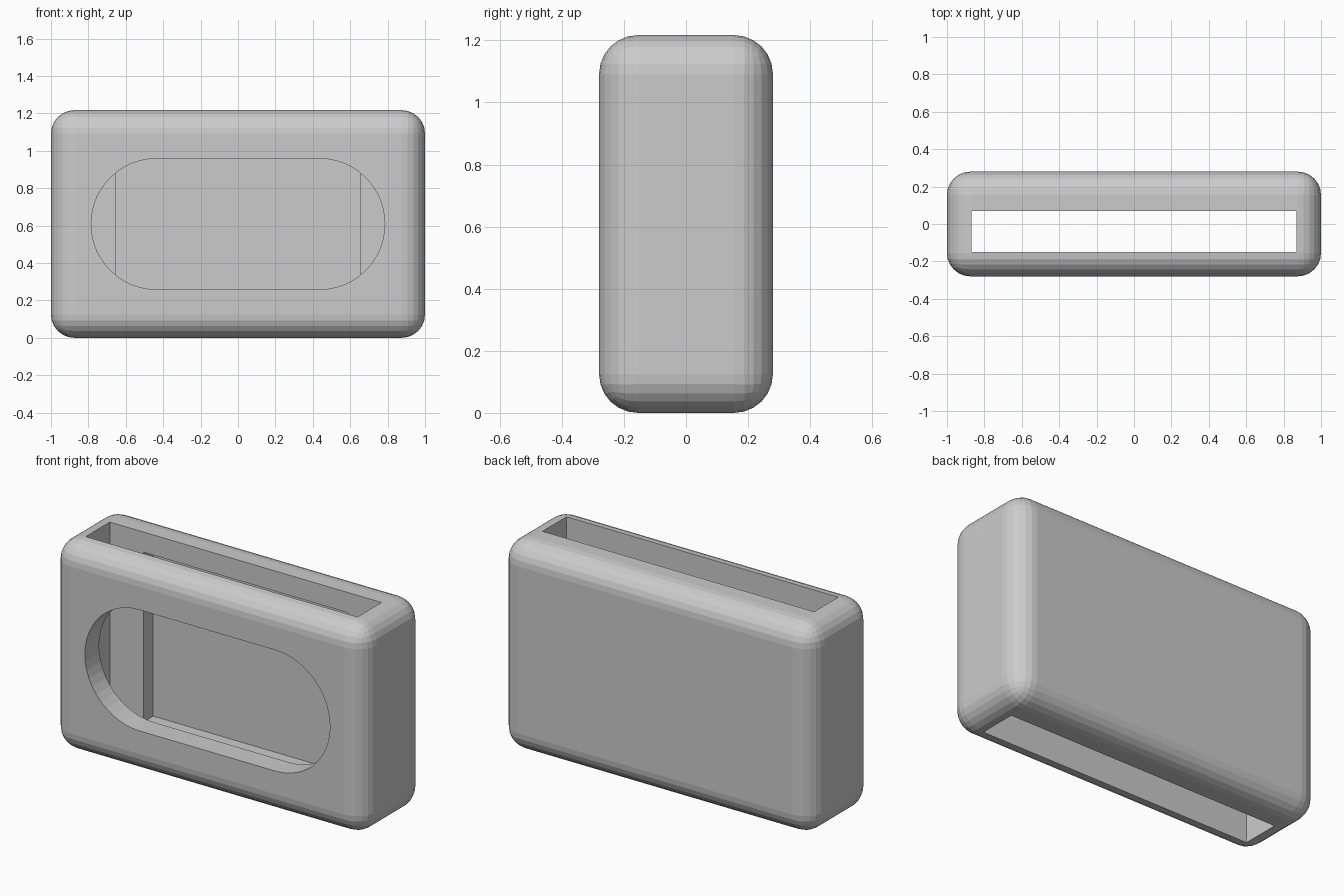
import bpy, bmesh
from math import sin, cos, pi

if "Cube" in bpy.data.objects:
    bpy.data.objects.remove(bpy.data.objects["Cube"])

H, D, R = 1.217, 0.56, 0.125      # height, depth, edge rounding
MID = H / 2


def make_object(name, bm):
    bmesh.ops.recalc_face_normals(bm, faces=bm.faces[:])
    mesh = bpy.data.meshes.new(name)
    bm.to_mesh(mesh)
    bm.free()
    obj = bpy.data.objects.new(name, mesh)
    bpy.context.collection.objects.link(obj)
    return obj


def box(name, lo, hi, radius=0):
    bm = bmesh.new()
    bmesh.ops.create_cube(bm, size=1)
    for v in bm.verts:
        v.co = [(a + b) / 2 + c * (b - a) for a, b, c in zip(lo, hi, v.co)]
    if radius:
        bmesh.ops.bevel(bm, geom=bm.edges[:], offset=radius, segments=6,
                        profile=0.5, affect='EDGES', clamp_overlap=True)
    return make_object(name, bm)


def pill(name, half_straight, r, y0, y1, steps=24):
    bm = bmesh.new()
    pts = []
    for side in (1, -1):
        for i in range(steps + 1):
            a = -pi / 2 + pi * i / steps
            pts.append((side * (half_straight + r * cos(a)), MID + side * r * sin(a)))
    face = bm.faces.new([bm.verts.new((x, y0, z)) for x, z in pts])
    ext = bmesh.ops.extrude_face_region(bm, geom=[face])
    verts = [g for g in ext['geom'] if isinstance(g, bmesh.types.BMVert)]
    bmesh.ops.translate(bm, verts=verts, vec=(0, y1 - y0, 0))
    return make_object(name, bm)


# Rounded outer case
case = box("sleeve_case", (-1, -D / 2, 0), (1, D / 2, H), R)

# Cutters: vertical slot, shallow pocket in the slot's back wall, front window
cutters = [
    box("slot_cutter", (-0.87, -0.15, -0.2), (0.87, 0.07, H + 0.2)),
    box("back_pocket_cutter", (-0.655, -0.04, 0.117), (0.655, 0.16, H - 0.117)),
    pill("window_cutter", 0.435, 0.35, -0.5, -0.05),
]
for c in cutters:
    c.hide_render = True
    c.hide_viewport = False
    m = case.modifiers.new(c.name, 'BOOLEAN')
    m.operation = 'DIFFERENCE'
    m.solver = 'EXACT'
    m.object = c

# Apply the cuts and discard the helpers
bpy.context.view_layer.objects.active = case
case.select_set(True)
for m in list(case.modifiers):
    bpy.ops.object.modifier_apply(modifier=m.name)
for c in cutters:
    bpy.data.objects.remove(c, do_unlink=True)
